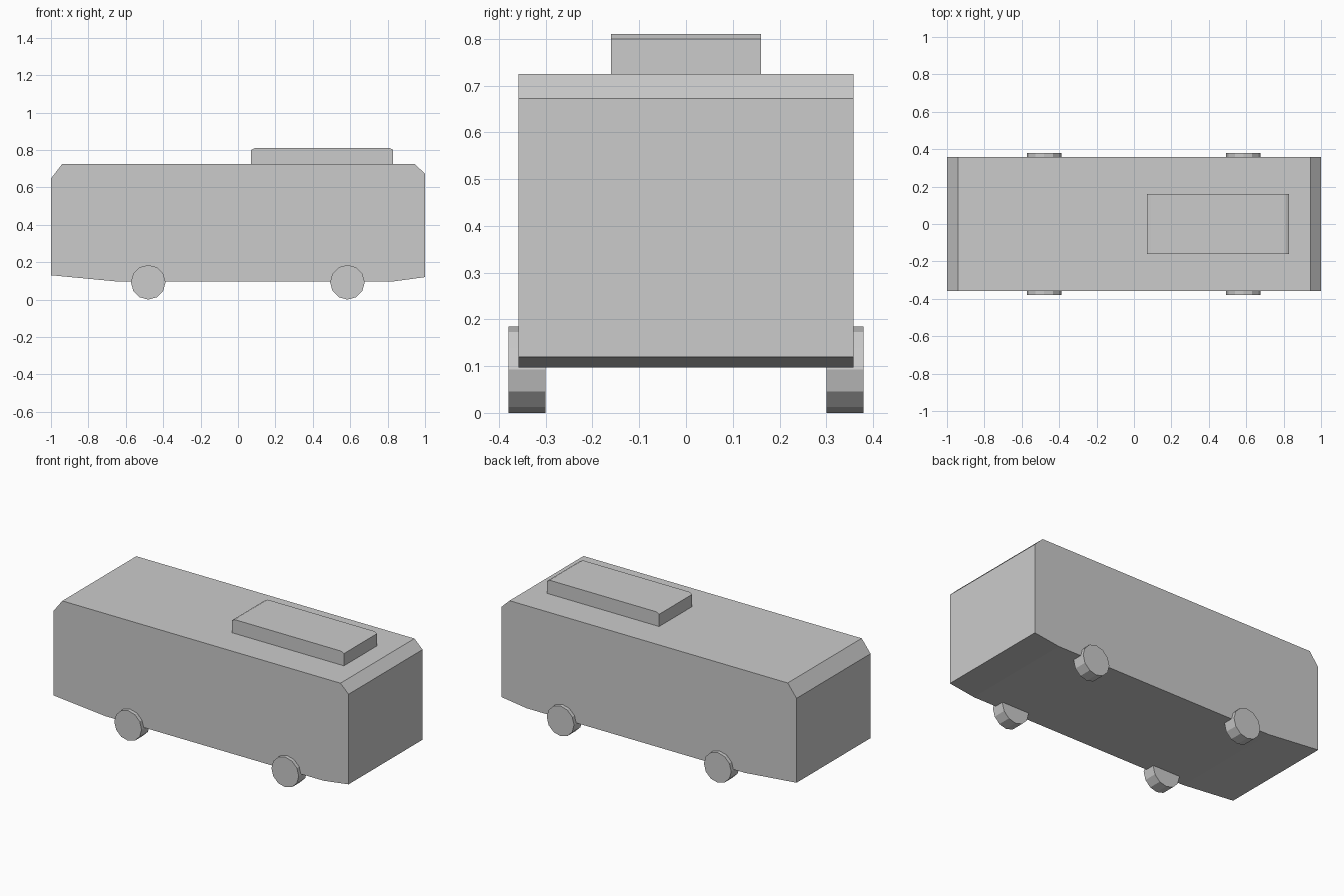
import bpy, bmesh, math
from mathutils import Matrix

if "Cube" in bpy.data.objects:
    bpy.data.objects.remove(bpy.data.objects["Cube"])


def link(name, bm):
    bmesh.ops.recalc_face_normals(bm, faces=bm.faces)
    mesh = bpy.data.meshes.new(name)
    bm.to_mesh(mesh)
    bm.free()
    obj = bpy.data.objects.new(name, mesh)
    bpy.context.collection.objects.link(obj)
    return obj


def extrude_profile(name, points, half_width):
    """Extrude an x-z side profile symmetrically along y."""
    bm = bmesh.new()
    face = bm.faces.new([bm.verts.new((x, -half_width, z)) for x, z in points])
    result = bmesh.ops.extrude_face_region(bm, geom=[face])
    verts = [v for v in result["geom"] if isinstance(v, bmesh.types.BMVert)]
    bmesh.ops.translate(bm, verts=verts, vec=(0, 2 * half_width, 0))
    return link(name, bm)


def wheel(name, x, y):
    """Twelve-sided wheel with its axle along y."""
    bm = bmesh.new()
    turn = Matrix.Translation((x, y, 0.0925)) @ Matrix.Rotation(math.pi / 2, 4, 'X')
    bmesh.ops.create_cone(bm, cap_ends=True, segments=12, radius1=0.0925,
                          radius2=0.0925, depth=0.08, matrix=turn)
    return link(name, bm)


# Bus body with chamfered roof ends and raised overhangs
extrude_profile("body", [(-1, 0.13), (-0.65, 0.097), (0.83, 0.097), (1, 0.12),
                         (1, 0.672), (0.945, 0.725), (-0.94, 0.725), (-1, 0.647)], 0.358)

# Roof unit
extrude_profile("roof_unit", [(0.07, 0.70), (0.83, 0.70), (0.83, 0.80),
                              (0.81, 0.81), (0.09, 0.81), (0.07, 0.80)], 0.16)

# Wheels
for end, x in (("left", -0.48), ("right", 0.585)):
    for side, y in (("front", -0.34), ("back", 0.34)):
        wheel(f"wheel_{side}_{end}", x, y)
